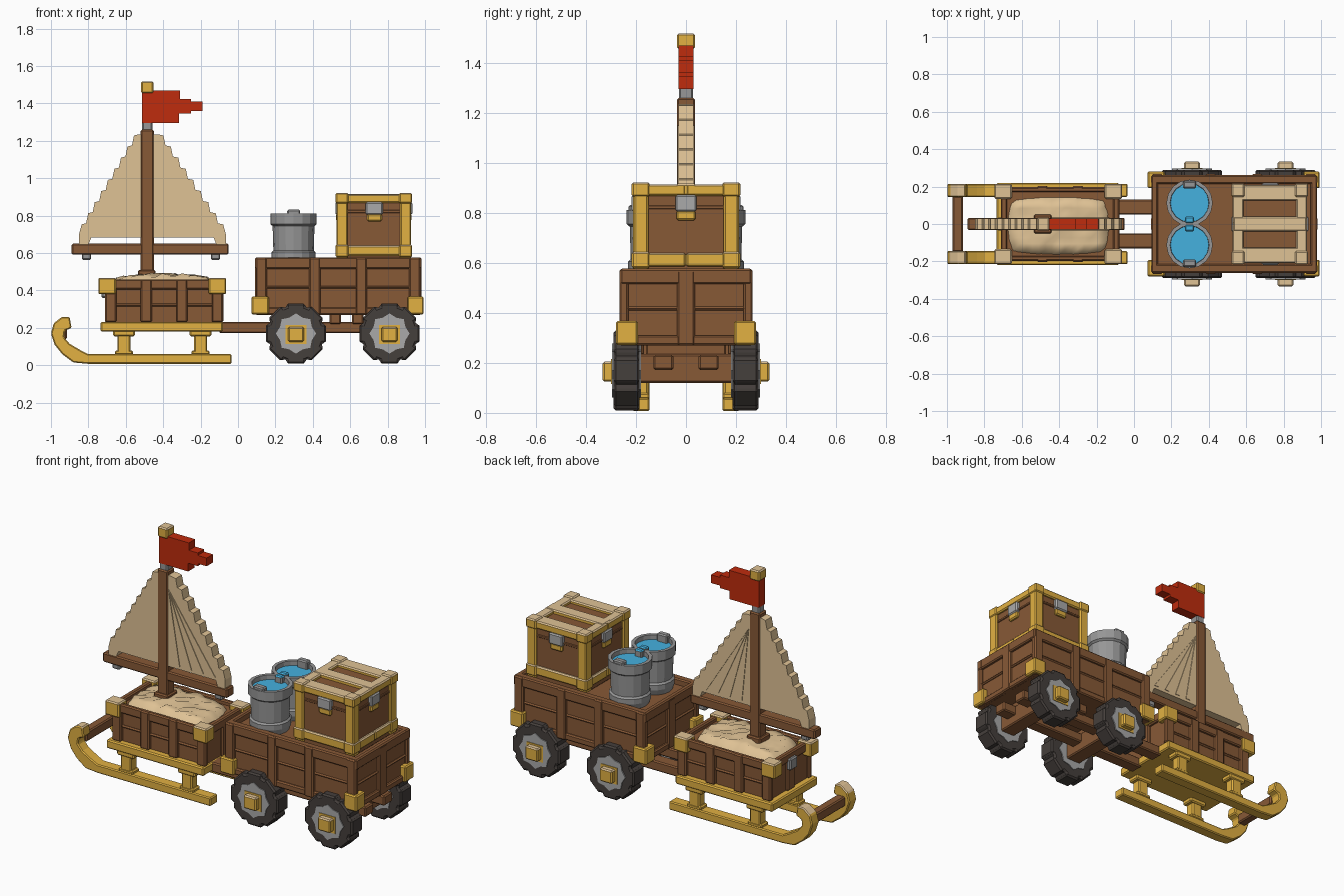
import bpy, bmesh, math, random
from mathutils import Vector

random.seed(3)


def mat(name, r, g, b):
    m = bpy.data.materials.new(name)
    m.diffuse_color = (r, g, b, 1)
    return m


BROWN = mat("brown wood", 0.245, 0.10, 0.037)
GOLD = mat("gold", 0.76, 0.44, 0.055)
CREAM = mat("cream canvas", 0.74, 0.54, 0.30)
RED = mat("red flag", 0.52, 0.025, 0.004)
GREY = mat("steel grey", 0.31, 0.31, 0.31)
LIGHT = mat("light grey", 0.40, 0.40, 0.40)
TYRE = mat("dark tyre", 0.06, 0.05, 0.045)
BLUE = mat("water blue", 0.06, 0.44, 0.74)


def finish(name, bm, m, top=None, bevel=0.0):
    """Turn a bmesh into an object; 'top' recolours upward faces."""
    bmesh.ops.recalc_face_normals(bm, faces=bm.faces)
    me = bpy.data.meshes.new(name)
    me.materials.append(m)
    if top:
        me.materials.append(top)
        bm.normal_update()
        for f in bm.faces:
            f.material_index = int(f.normal.z > 0.6)
    bm.to_mesh(me)
    bm.free()
    ob = bpy.data.objects.new(name, me)
    bpy.context.collection.objects.link(ob)
    if bevel:
        b = ob.modifiers.new("soft edges", 'BEVEL')
        b.width = bevel
        b.segments = 1
    return ob


def boxes(name, m, items, mirror=False, top=None, bevel=0.007):
    """One object from boxes (x0,x1,y0,y1,z0,z1), optionally mirrored in y."""
    bm = bmesh.new()
    for x0, x1, y0, y1, z0, z1 in items:
        for s in ((1, -1) if mirror else (1,)):
            vs = bmesh.ops.create_cube(bm, size=1)["verts"]
            for v in vs:
                v.co = Vector(((x0 + x1) / 2 + v.co.x * (x1 - x0),
                               s * (y0 + y1) / 2 + v.co.y * (y1 - y0),
                               (z0 + z1) / 2 + v.co.z * (z1 - z0)))
    return finish(name, bm, m, top, bevel)


def plate(name, m, pts, y0, y1, top=None, bevel=0.0):
    """Extrude an x-z outline from y0 to y1."""
    bm = bmesh.new()
    f = bm.faces.new([bm.verts.new((x, y0, z)) for x, z in pts])
    ext = bmesh.ops.extrude_face_region(bm, geom=[f])["geom"]
    bmesh.ops.translate(bm, vec=(0, y1 - y0, 0),
                        verts=[g for g in ext if isinstance(g, bmesh.types.BMVert)])
    return finish(name, bm, m, top, bevel)


def lathe(name, m, cx, cy, profile, n=16):
    """Spin an (r, z) profile around a vertical axis."""
    bm = bmesh.new()
    rings = [[bm.verts.new((cx + r * math.cos(2 * math.pi * i / n),
                            cy + r * math.sin(2 * math.pi * i / n), z)) for i in range(n)]
             for r, z in profile]
    for a, b in zip(rings, rings[1:]):
        for i in range(n):
            bm.faces.new((a[i], a[(i + 1) % n], b[(i + 1) % n], b[i]))
    bm.faces.new(rings[0])
    bm.faces.new(rings[-1])
    return finish(name, bm, m)


# ---- sled: runners, legs, deck ----
runner = [(-0.035, 0.008), (-0.80, 0.008), (-0.88, 0.015), (-0.94, 0.06), (-0.98, 0.11),
          (-1.0, 0.17), (-0.985, 0.225), (-0.94, 0.26), (-0.90, 0.258), (-0.89, 0.20),
          (-0.925, 0.185), (-0.93, 0.15), (-0.90, 0.115), (-0.84, 0.08), (-0.80, 0.06), (-0.035, 0.06)]
for s, side in ((-1, "front"), (1, "back")):
    ob = plate(side + "_runner", GOLD, runner, s * 0.145, s * 0.215, bevel=0.006)
    ob.data.materials.append(CREAM)
    for f in ob.data.polygons:
        if f.normal.z > 0.4 and f.center.z > 0.2:
            f.material_index = 1
boxes("runner_crossbar", BROWN, [(-0.97, -0.915, -0.15, 0.15, 0.14, 0.20)])
legs = []
for x in (-0.61, -0.20):
    legs += [(x - 0.035, x + 0.035, 0.15, 0.21, 0.05, 0.19),
             (x - 0.058, x + 0.058, 0.14, 0.215, 0.155, 0.19),
             (x - 0.048, x + 0.048, 0.145, 0.212, 0.055, 0.08)]
boxes("sled_legs", GOLD, legs, mirror=True)
boxes("sled_deck", GOLD, [(-0.735, -0.08, -0.22, 0.22, 0.18, 0.232)])

# ---- sled box with posts, rails and corner caps ----
boxes("sled_box", BROWN, [(-0.695, -0.095, -0.18, 0.18, 0.22, 0.435)])
side = [(-0.71, -0.08, 0.17, 0.198, 0.405, 0.46), (-0.71, -0.08, 0.17, 0.19, 0.315, 0.33)]
side += [(x - 0.03, x + 0.03, 0.17, 0.203, 0.23, 0.46) for x in (-0.68, -0.49, -0.30, -0.11)]
boxes("sled_box_sides", BROWN, side, mirror=True)
boxes("sled_box_ends", BROWN,
      [(x - 0.017, x + 0.017, -0.195, 0.195, 0.405, 0.46) for x in (-0.695, -0.095)]
      + [(x - 0.017, x + 0.017, -0.035, 0.035, 0.23, 0.46) for x in (-0.695, -0.095)])
boxes("sled_corner_caps", GOLD, [(x - 0.047, x + 0.047, 0.135, 0.215, 0.38, 0.468)
                                 for x in (-0.70, -0.11)], mirror=True, top=CREAM)
boxes("sled_latch", GREY, [(-0.73, -0.70, -0.035, 0.035, 0.36, 0.43)])

# ---- lumpy sand load ----
bm = bmesh.new()
bmesh.ops.create_grid(bm, x_segments=16, y_segments=10, size=1)
for v in bm.verts:
    x, y = v.co.x, v.co.y
    edge = max(abs(x), abs(y)) > 0.99
    k = 1 - 0.12 * (x * y) ** 2
    z = 0.42 if edge else 0.458 + 0.025 * (1 - x * x) + random.uniform(-0.010, 0.012)
    v.co = (-0.405 + x * 0.28 * k, -0.01 + y * 0.16 * k, z)
for f in bm.faces:
    f.smooth = True
finish("sand", bm, CREAM)

# ---- mast, boom, sails and flag ----
boxes("mast", BROWN, [(-0.52, -0.45, -0.036, 0.036, 0.43, 1.26),
                      (-0.535, -0.44, -0.05, 0.05, 0.43, 0.51)])
boxes("boom", BROWN, [(-0.89, -0.05, -0.033, 0.033, 0.592, 0.65)])
boxes("boom_hooks", GREY, [(x - 0.025, x + 0.025, -0.022, 0.022, 0.563, 0.6)
                           for x in (-0.81, -0.12)])


def sail(name, inner, outer, tip):
    """Sail with a stepped outer edge, resting on the boom at its outer corner."""
    n, z0, z1 = 9, 0.70, 1.235
    d = math.copysign(1, inner - outer)
    pts = [(inner, 0.682), (outer + 0.06 * d, 0.682), (outer + 0.045 * d, 0.645),
           (outer - 0.005 * d, 0.645), (outer - 0.005 * d, z0)]
    for i in range(n):
        t, u = i / n, (i + 1) / n
        xa, xb = outer + (tip - outer) * t, outer + (tip - outer) * u
        zb = z0 + (z1 - z0) * u
        pts += [(xa + 0.009 * d, zb - 0.006), (xb - 0.002 * d, zb)]
    pts.append((inner, z1))
    plate(name, CREAM, pts, -0.03, 0.03)


sail("left_sail", -0.50, -0.845, -0.53)
sail("right_sail", -0.47, -0.07, -0.43)
# shallow folds fanning from the head of the right sail
for s in (-1, 1):
    for i, x in enumerate((-0.40, -0.32, -0.24, -0.16)):
        plate("sail_fold_%d" % i, CREAM, [(-0.445, 1.15), (x, 0.70), (x + 0.03, 0.70)],
              s * 0.026, s * 0.034)
boxes("mast_collar", GREY, [(-0.512, -0.458, -0.028, 0.028, 1.25, 1.31)])
boxes("flag_finial", GOLD, [(-0.518, -0.452, -0.036, 0.036, 1.455, 1.518)], top=CREAM)
plate("flag", RED, [(-0.512, 1.295), (-0.315, 1.295), (-0.315, 1.345), (-0.25, 1.345),
                    (-0.25, 1.36), (-0.19, 1.36), (-0.19, 1.41), (-0.25, 1.41), (-0.25, 1.425),
                    (-0.31, 1.425), (-0.31, 1.47), (-0.512, 1.47)], -0.03, 0.03)

# ---- cart chassis ----
boxes("tow_beams", BROWN, [(-0.10, 0.95, 0.05, 0.13, 0.172, 0.232)], mirror=True)
boxes("axle_beams", BROWN, [(x - 0.05, x + 0.05, -0.19, 0.19, 0.12, 0.235) for x in (0.31, 0.81)]
      + [(x - 0.03, x + 0.03, -0.16, 0.16, 0.22, 0.28) for x in (0.31, 0.52, 0.64, 0.81)])

# ---- cart body ----
boxes("cart_body", BROWN, [(0.11, 0.96, -0.245, 0.245, 0.27, 0.54)])
posts = [(x - 0.03, x + 0.03, 0.23, 0.266, 0.27, 0.575) for x in (0.125, 0.41, 0.66, 0.945)]
boxes("cart_sides", BROWN, posts + [(0.092, 0.98, 0.215, 0.262, 0.515, 0.577),
                                    (0.092, 0.98, 0.23, 0.258, 0.27, 0.31),
                                    (0.10, 0.97, 0.23, 0.252, 0.41, 0.425)], mirror=True)
ends = []
for x in (0.11, 0.962):
    ends += [(x - 0.017, x + 0.017, -0.26, 0.26, 0.515, 0.577),
             (x - 0.015, x + 0.015, -0.26, 0.26, 0.27, 0.31),
             (x - 0.009, x + 0.009, -0.25, 0.25, 0.41, 0.425),
             (x - 0.018, x + 0.018, -0.035, 0.035, 0.27, 0.57)]
boxes("cart_ends", BROWN, ends)
boxes("cart_corner_caps", GOLD, [(0.072, 0.165, 0.192, 0.28, 0.272, 0.368),
                                 (0.905, 0.993, 0.192, 0.28, 0.272, 0.368)], mirror=True)

# ---- wheels: toothed tyre, blocky hub, axle cap ----
for wx, fr in ((0.31, "left"), (0.81, "right")):
    for s, sd in ((-1, "front"), (1, "back")):
        name = fr + "_" + sd
        tyre = []
        for i in range(8):
            for da, r in ((-17, 0.168), (17, 0.168), (19, 0.15), (26, 0.15)):
                a = math.radians(i * 45 + da)
                tyre.append((wx + r * math.cos(a), 0.17 + r * math.sin(a)))
        plate(name + "_tyre", TYRE, tyre, s * 0.185, s * 0.29, bevel=0.012)
        hub = [(wx + r * math.cos(a), 0.17 + r * math.sin(a)) for a, r in
               ((math.radians(i * 22.5), 0.108 if i % 2 == 0 else 0.092) for i in range(16))]
        plate(name + "_hub", LIGHT, hub, s * 0.18, s * 0.296)
        # thin gold washer around the axle
        boxes(name + "_washer", GOLD, [(wx - 0.055, wx + 0.055, s * 0.295 - 0.005, s * 0.295 + 0.005,
                                        0.115, 0.215)], bevel=0)
boxes("axle_caps", GOLD, [(x - 0.042, x + 0.042, 0.28, 0.333, 0.125, 0.205) for x in (0.31, 0.81)],
      mirror=True, top=CREAM)

# ---- water buckets ----
for s, sd in ((-1, "front"), (1, "back")):
    cy = s * 0.113
    lathe(sd + "_bucket", GREY, 0.297, cy,
          [(0.105, 0.54), (0.118, 0.575), (0.118, 0.605), (0.108, 0.615), (0.112, 0.745),
           (0.124, 0.755), (0.124, 0.812), (0.104, 0.812), (0.102, 0.77)])
    lathe(sd + "_water", BLUE, 0.297, cy, [(0.103, 0.765), (0.103, 0.785)])
boxes("bucket_handle_lugs", GREY, [(0.262, 0.332, 0.19, 0.23, 0.77, 0.832)], mirror=True)
boxes("bucket_inner_lugs", GREY, [(0.272, 0.322, 0.005, 0.04, 0.77, 0.825)], mirror=True, top=BLUE)

# ---- treasure chest ----
boxes("chest_body", BROWN, [(0.54, 0.91, -0.195, 0.195, 0.55, 0.895)])
bands = []
for x in (0.556, 0.896):       # corner posts and end rails
    bands += [(x - 0.03, x + 0.03, 0.15, 0.211, 0.56, 0.91),
              (x - 0.035, x + 0.035, 0.145, 0.217, 0.865, 0.922),
              (x - 0.035, x + 0.035, 0.145, 0.217, 0.578, 0.645),
              (x - 0.03, x + 0.03, 0, 0.20, 0.868, 0.914),
              (x - 0.03, x + 0.03, 0, 0.20, 0.585, 0.64)]
bands += [(0.54, 0.91, 0.125, 0.209, 0.868, 0.914), (0.54, 0.91, 0.15, 0.209, 0.585, 0.64)]
boxes("chest_bands", GOLD, bands, mirror=True, top=CREAM)
boxes("chest_lid_strap", GOLD, [(0.53, 0.925, -0.04, 0.04, 0.868, 0.917)], top=CREAM)
boxes("chest_lid_seam", BROWN, [(0.534, 0.916, -0.201, 0.201, 0.815, 0.83)], bevel=0.003)
boxes("latch_plates", GOLD, [(0.69, 0.77, -0.211, 0.211, 0.77, 0.81),
                             (0.525, 0.927, -0.038, 0.038, 0.77, 0.81)])
boxes("chest_latches", LIGHT, [(0.683, 0.775, -0.218, 0.218, 0.805, 0.872),
                               (0.52, 0.932, -0.042, 0.042, 0.805, 0.872)])
